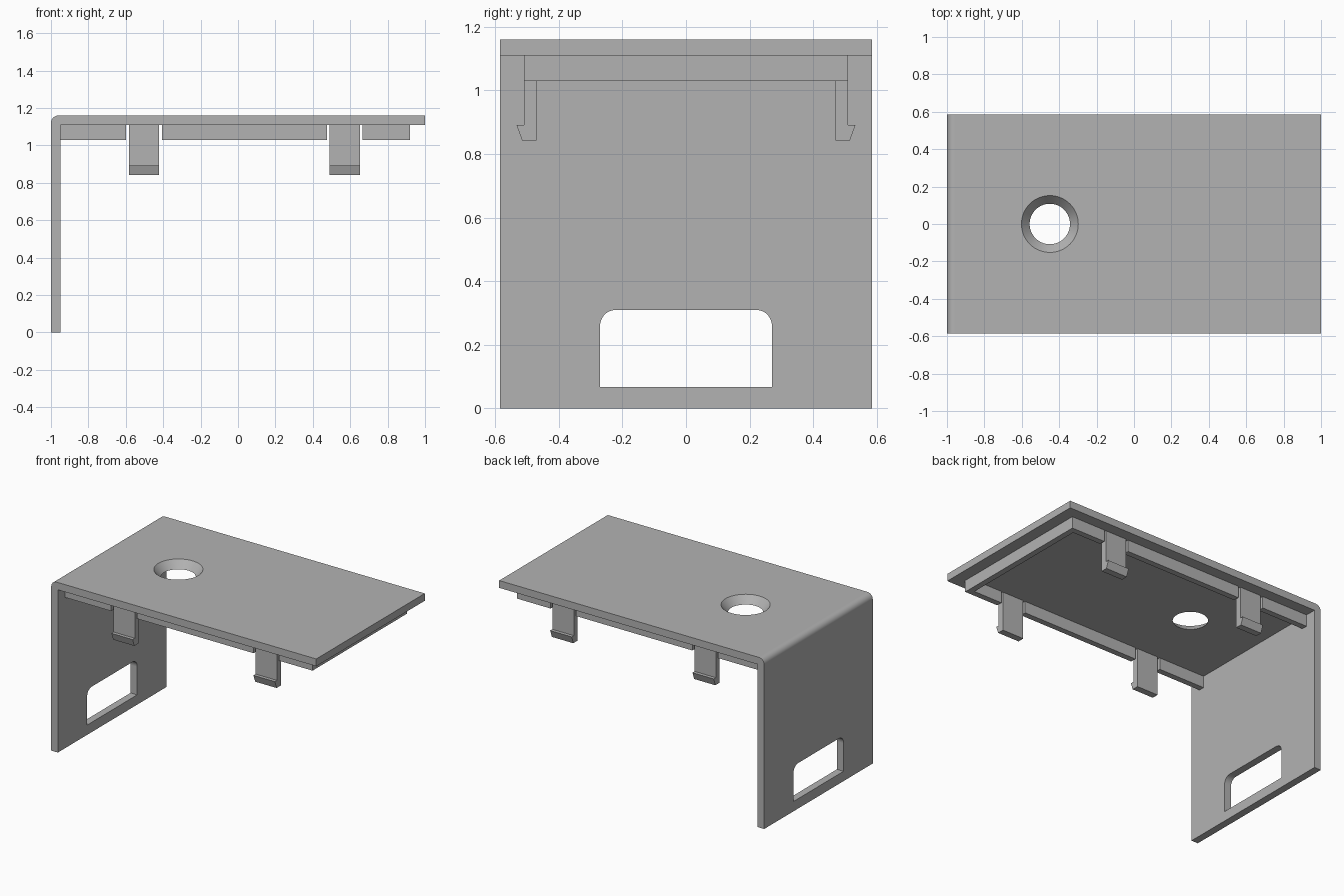
import bpy, bmesh
from math import sin, cos, pi
from mathutils import Vector

if "Cube" in bpy.data.objects:
    bpy.data.objects.remove(bpy.data.objects["Cube"])

GREY = (0.45, 0.45, 0.45, 1)
mat = bpy.data.materials.new("plain grey")
mat.use_nodes = True
mat.diffuse_color = GREY
mat.node_tree.nodes["Principled BSDF"].inputs["Base Color"].default_value = GREY

DEPTH = 0.585             # half width of the cover
TOP, UNDER = 1.16, 1.11   # upper and lower side of the top plate
WALL = -0.95              # inner side of the end wall
RAIL = 0.51               # outer side of the locating rails
THICK = 0.04


def arc(cx, cz, r, a0, a1, n=12):
    """Points of an arc in the profile plane."""
    steps = [a0 + (a1 - a0) * i / n for i in range(n + 1)]
    return [(cx + r * cos(a), cz + r * sin(a)) for a in steps]


def prism(name, profile, axis, lo, hi):
    """Extrude a (horizontal, z) profile along x or y."""
    def place(p, d):
        return Vector((p[0], d, p[1])) if axis == "y" else Vector((d, p[0], p[1]))
    bm = bmesh.new()
    face = bm.faces.new([bm.verts.new(place(p, lo)) for p in profile])
    out = bmesh.ops.extrude_face_region(bm, geom=[face])["geom"]
    shift = place((0, 0), hi - lo)
    bmesh.ops.translate(bm, vec=shift, verts=[v for v in out if isinstance(v, bmesh.types.BMVert)])
    return finish(name, bm)


def finish(name, bm):
    bmesh.ops.recalc_face_normals(bm, faces=bm.faces)
    mesh = bpy.data.meshes.new(name)
    bm.to_mesh(mesh)
    bm.free()
    mesh.materials.append(mat)
    obj = bpy.data.objects.new(name, mesh)
    bpy.context.collection.objects.link(obj)
    return obj


def box(name, x0, x1, y0, y1, z0, z1):
    return prism(name, [(x0, z0), (x1, z0), (x1, z1), (x0, z1)], "y", y0, y1)


def cut(obj, cutter):
    cutter.hide_render = True
    mod = obj.modifiers.new("cut", "BOOLEAN")
    mod.operation, mod.solver, mod.object = "DIFFERENCE", "EXACT", cutter
    bpy.context.view_layer.update()
    result = bpy.data.meshes.new_from_object(
        obj.evaluated_get(bpy.context.evaluated_depsgraph_get()))
    obj.modifiers.clear()
    obj.data = result
    bpy.data.objects.remove(cutter)


# Top plate and end wall, one bent piece with a rounded outer corner
bend = arc(-1 + THICK, TOP - THICK, THICK, pi, pi / 2)
cover = prism("cover", [(WALL, 0), (-1, 0)] + bend + [(1, TOP), (1, UNDER), (WALL, UNDER)],
              "y", -DEPTH, DEPTH)

# Window in the end wall, rounded at its top corners
w, low, high, r = 0.27, 0.067, 0.31, 0.05
window = [(-w, low), (w, low)] + arc(w - r, high - r, r, 0, pi / 2) \
    + arc(r - w, high - r, r, pi / 2, pi)
cut(cover, prism("window_cutter", window, "x", -1.1, -0.8))

# Countersunk hole through the top plate
r_low, r_top, extra = 0.108, 0.152, 0.02
slope = (r_top - r_low) / (TOP - UNDER)
bm = bmesh.new()
bmesh.ops.create_cone(bm, cap_ends=True, segments=64, radius1=r_low - slope * extra,
                      radius2=r_top + slope * extra, depth=TOP - UNDER + 2 * extra)
bmesh.ops.translate(bm, vec=(-0.45, 0, (TOP + UNDER) / 2), verts=bm.verts)
cut(cover, finish("hole_cutter", bm))

# Smooth only the curved surfaces
for p in cover.data.polygons:
    p.use_smooth = max(abs(c) for c in p.normal) < 0.999

# Locating rails under the plate, with gaps around the clips
RAIL_LOW, RAIL_END = 1.03, 0.92
spans = [(WALL, -0.6), (-0.405, 0.475), (0.665, RAIL_END)]
clips = [(-0.582, -0.422), (0.49, 0.652)]
for side, label in ((-1, "front"), (1, "back")):
    y0, y1 = sorted((side * RAIL, side * (RAIL - THICK)))
    for i, (x0, x1) in enumerate(spans):
        box(f"{label}_rail_{i + 1}", x0, x1, y0, y1, RAIL_LOW, UNDER)
    # Snap clips with a barbed foot
    hook = [(0.47, UNDER), (0.47, 0.842), (0.515, 0.842), (0.533, 0.892),
            (RAIL, 0.892), (RAIL, UNDER)]
    for i, (x0, x1) in enumerate(clips):
        prism(f"{label}_clip_{i + 1}", [(side * y, z) for y, z in hook], "x", x0, x1)
box("end_rail", RAIL_END - THICK, RAIL_END, THICK - RAIL, RAIL - THICK, RAIL_LOW, UNDER)
